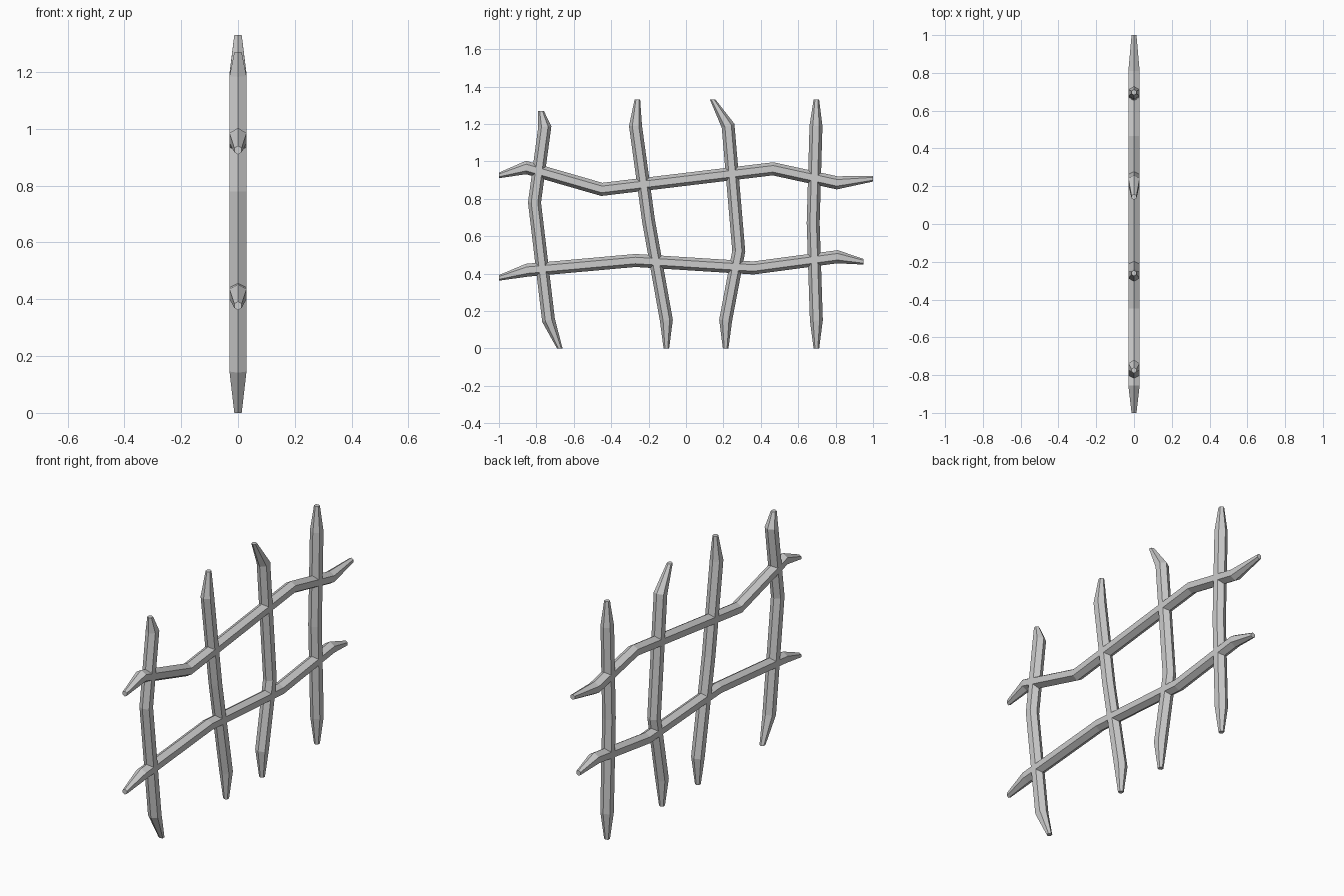
import bpy, bmesh, math
from mathutils import Vector

if "Cube" in bpy.data.objects:
    bpy.data.objects.remove(bpy.data.objects["Cube"])

R, TIP = 0.0346, 0.015   # hexagon radius of the shaft and of the blunt tips
SIDES = 6


def bar(name, path, axis):
    """Mitred hexagonal bar in the YZ plane, tapering to a blunt tip at each end."""
    pts = [Vector((0, y, z)) for y, z in path]
    axis = Vector(axis)
    bm = bmesh.new()
    rings = []
    last = len(pts) - 1
    for i, p in enumerate(pts):
        if i in (0, last):
            d, r, stretch = axis, TIP, 1.0
        else:
            a = (p - pts[i - 1]).normalized()
            b = (pts[i + 1] - p).normalized()
            d, r = (a + b).normalized(), R
            stretch = 1.0 / d.dot(a)
        n = Vector((0, -d.z, d.y)) * stretch
        ring = []
        for k in range(SIDES):
            t = 2 * math.pi * k / SIDES
            ring.append(bm.verts.new(p + n * (r * math.cos(t)) + Vector((r * math.sin(t), 0, 0))))
        rings.append(ring)
    for lo, hi in zip(rings, rings[1:]):
        for k in range(SIDES):
            j = (k + 1) % SIDES
            bm.faces.new((lo[k], lo[j], hi[j], hi[k]))
    bm.faces.new(rings[0])
    bm.faces.new(rings[-1])
    bmesh.ops.recalc_face_normals(bm, faces=bm.faces)
    mesh = bpy.data.meshes.new(name)
    bm.to_mesh(mesh)
    bm.free()
    obj = bpy.data.objects.new(name, mesh)
    bpy.context.collection.objects.link(obj)


# Upright bars, as (y, z) paths from the ground up
uprights = [
    [(-0.675, 0), (-0.735, 0.15), (-0.81, 0.78), (-0.755, 1.185), (-0.775, 1.27)],
    [(-0.105, 0), (-0.105, 0.15), (-0.20, 0.68), (-0.27, 1.19), (-0.26, 1.33)],
    [(0.212, 0), (0.212, 0.15), (0.282, 0.52), (0.225, 1.19), (0.143, 1.33)],
    [(0.697, 0), (0.697, 0.15), (0.68, 0.67), (0.695, 1.19), (0.697, 1.33)],
]
for i, path in enumerate(uprights):
    bar(f"upright_bar_{i + 1}", path, (0, 0, 1))

# Crossing bars, as (y, z) paths from -y to +y
bar("upper_cross_bar", [(-1, 0.925), (-0.855, 0.967), (-0.45, 0.85),
                        (0.465, 0.96), (0.808, 0.885), (1, 0.907)], (0, 1, 0))
bar("lower_cross_bar", [(-1, 0.377), (-0.85, 0.418), (-0.27, 0.47),
                        (0.36, 0.43), (0.81, 0.49), (0.95, 0.463)], (0, 1, 0))
